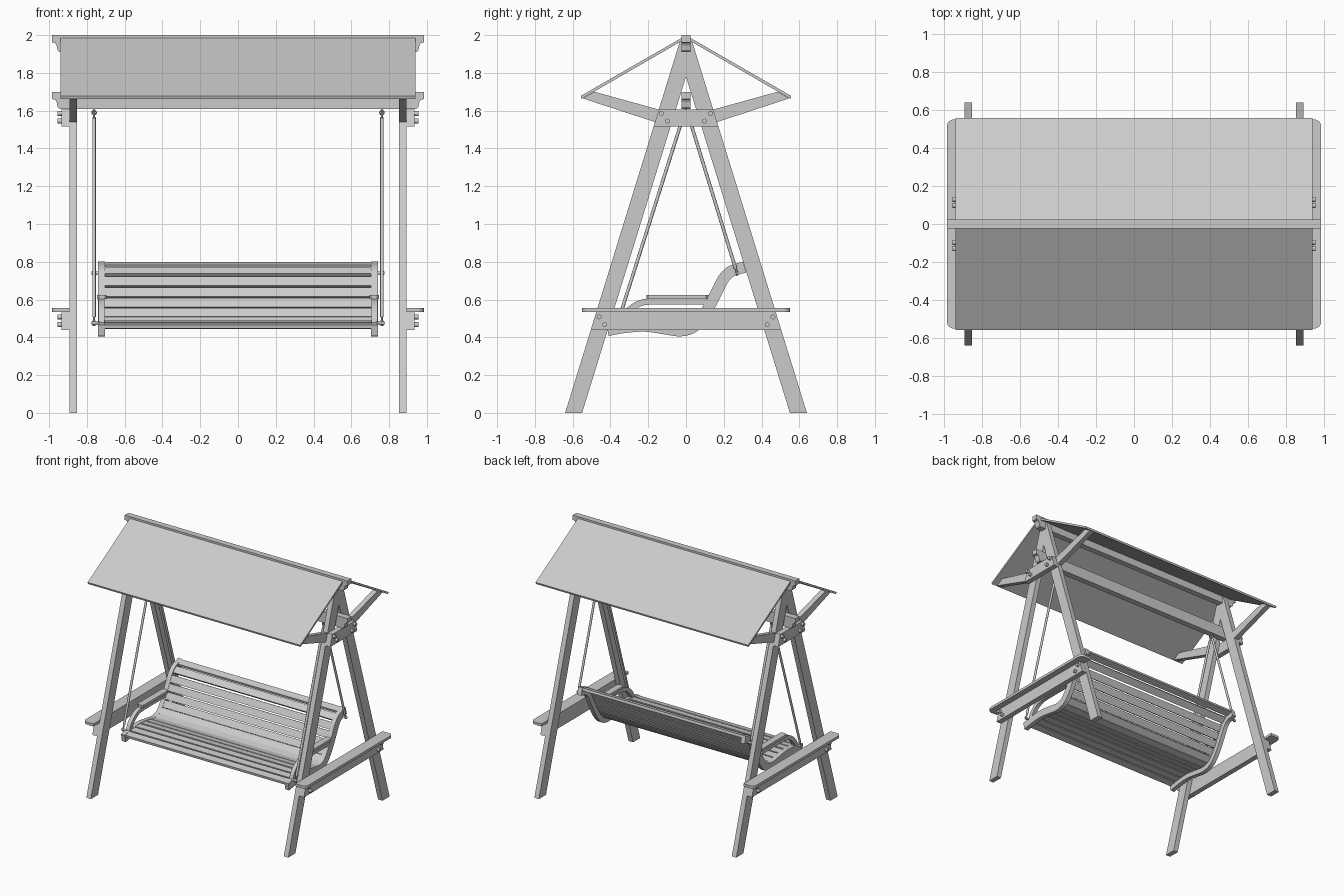
import bpy, bmesh, math
from mathutils import Vector, Matrix

if "Cube" in bpy.data.objects:
    bpy.data.objects.remove(bpy.data.objects["Cube"])

wood = bpy.data.materials.new("grey_wood")
wood.use_nodes = True
wood.diffuse_color = (0.6, 0.6, 0.6, 1)
wood.node_tree.nodes["Principled BSDF"].inputs["Base Color"].default_value = (0.6, 0.6, 0.6, 1)


def finish(name, bm, mirror="", smooth=False):
    """Turn a bmesh into an object, mirrored over the named world axes."""
    bmesh.ops.recalc_face_normals(bm, faces=bm.faces)
    mesh = bpy.data.meshes.new(name)
    bm.to_mesh(mesh)
    bm.free()
    mesh.materials.append(wood)
    obj = bpy.data.objects.new(name, mesh)
    bpy.context.collection.objects.link(obj)
    if mirror:
        mod = obj.modifiers.new("Mirror", "MIRROR")
        mod.use_axis = ["x" in mirror, "y" in mirror, False]
        mod.use_mirror_merge = False
    if smooth:
        bpy.ops.object.select_all(action="DESELECT")
        obj.select_set(True)
        bpy.context.view_layer.objects.active = obj
        bpy.ops.object.shade_smooth_by_angle(angle=math.radians(40))
    return obj


def add_prism(bm, pts, lo, hi, axis="x"):
    """Extrude a 2D outline along an axis: x takes (y,z), y takes (x,z), z takes (x,y)."""
    i = "xyz".index(axis)

    def place(p, d):
        c = list(p)
        c.insert(i, d)
        return bm.verts.new(c)
    a = [place(p, lo) for p in pts]
    b = [place(p, hi) for p in pts]
    bm.faces.new(a)
    bm.faces.new(b[::-1])
    for k in range(len(pts)):
        n = (k + 1) % len(pts)
        bm.faces.new((a[k], b[k], b[n], a[n]))


def prism(name, pts, lo, hi, axis="x", mirror="", smooth=False):
    bm = bmesh.new()
    add_prism(bm, pts, lo, hi, axis)
    return finish(name, bm, mirror, smooth)


def add_rod(bm, a, b, r, sides=12):
    a, b = Vector(a), Vector(b)
    d = b - a
    m = Matrix.Translation((a + b) / 2) @ d.to_track_quat("Z", "Y").to_matrix().to_4x4()
    bmesh.ops.create_cone(bm, cap_ends=True, segments=sides, radius1=r, radius2=r,
                          depth=d.length, matrix=m)


def add_ring(bm, centre, big, small, n=16, m=8):
    """Eye ring lying in the xz plane."""
    rows = []
    for i in range(n):
        t = math.tau * i / n
        out = Vector((math.cos(t), 0, math.sin(t)))
        rows.append([bm.verts.new(Vector(centre) + out * (big + small * math.cos(math.tau * j / m))
                                  + Vector((0, small * math.sin(math.tau * j / m), 0)))
                     for j in range(m)])
    for i in range(n):
        r, s = rows[i], rows[(i + 1) % n]
        for j in range(m):
            k = (j + 1) % m
            bm.faces.new((r[j], s[j], s[k], r[k]))


def spline(pts, steps=5):
    """Smooth curve through 2D points."""
    p = [Vector(q) for q in pts]
    p = [2 * p[0] - p[1]] + p + [2 * p[-1] - p[-2]]
    out = []
    for a, b, c, d in zip(p, p[1:], p[2:], p[3:]):
        for s in range(steps):
            t = s / steps
            out.append(0.5 * (2 * b + (c - a) * t + (2 * a - 5 * b + 4 * c - d) * t * t
                              + (3 * b - a - 3 * c + d) * t ** 3))
    return out + [p[-2]]


def ribbon(path, top, bottom):
    """Outline lying between two offsets of a path."""
    up, down = [], []
    for i, p in enumerate(path):
        t = (path[min(i + 1, len(path) - 1)] - path[max(i - 1, 0)]).normalized()
        n = Vector((-t.y, t.x))
        up.append(p + n * top)
        down.append(p + n * bottom)
    return up + down[::-1]


def at_length(path, dist):
    for a, b in zip(path, path[1:]):
        step = (b - a).length
        if dist <= step:
            return a.lerp(b, dist / step)
        dist -= step
    return path[-1].copy()


# A-frame legs
LEAN = 0.309
IN, OUT, BOARD = 0.853, 0.893, 0.935
prism("legs", [(0.64, 0), (0.55, 0), (0, 1.78), (0, 1.975), (0.03, 1.975)], IN, OUT, mirror="xy")


# Cross boards cut to the slope of the legs
def cross_board(name, z0, z1):
    a, b = 0.64 - LEAN * z0, 0.64 - LEAN * z1
    prism(name, [(-a, z0), (a, z0), (b, z1), (-b, z1)], OUT, BOARD, mirror="x")


cross_board("lower_cross_boards", 0.44, 0.535)
cross_board("upper_cross_boards", 1.515, 1.605)

# Bolt heads on the cross boards
bm = bmesh.new()
for y, z in ((0.46, 0.508), (0.43, 0.467), (0.13, 1.585), (0.097, 1.545)):
    add_rod(bm, (BOARD - 0.01, y, z), (0.955, y, z), 0.013)
finish("bolts", bm, "xy", True)

# Side shelves with rounded outer corners
outer = [(0.985 - 0.035 + 0.035 * math.sin(a), 0.515 + 0.035 * math.cos(a))
         for a in [math.pi / 2 * k / 6 for k in range(7)]]
outline = [(OUT, 0.55)] + outer + [(x, -y) for x, y in outer[::-1]] + [(OUT, -0.55)]
prism("side_shelves", outline, 0.535, 0.556, "z", "x")


# Long beams with notched ends
def beam(name, top):
    half = [(0.985, top), (0.985, top - 0.038), (0.968, top - 0.042),
            (0.96, top - 0.055), (0.955, top - 0.08), (0.945, top - 0.09)]
    prism(name, half + [(-x, z) for x, z in half[::-1]], -0.024, 0.024, "y")


beam("ridge_beam", 2.0)
beam("swing_beam", 1.7)

# Roof panels and their struts
prism("roof_panels", [(0.015, 1.99), (0.557, 1.678), (0.552, 1.663), (0.015, 1.973)],
      -0.94, 0.94, mirror="y")
prism("roof_struts", [(0.13, 1.602), (0.485, 1.7), (0.547, 1.665), (0.165, 1.54)],
      IN, OUT, mirror="xy")

# Curved seat side rails
curve = spline([(-0.415, 0.437), (-0.33, 0.452), (-0.22, 0.46), (-0.12, 0.447),
                (-0.03, 0.435), (0.04, 0.455), (0.09, 0.51), (0.13, 0.577),
                (0.17, 0.655), (0.2, 0.712), (0.24, 0.75), (0.31, 0.772)])
prism("seat_rails", ribbon(curve, 0.03, -0.03), 0.705, 0.74, mirror="x")

# Slats following the rail curve
bm = bmesh.new()
total = sum((b - a).length for a, b in zip(curve, curve[1:]))
count = 14
pitch = total / count
for k in range(count):
    ends = [at_length(curve, (k + f) * pitch) for f in (0.07, 0.93)]
    add_prism(bm, ribbon(ends, 0.028, 0.008), -0.706, 0.706)
finish("seat_slats", bm)

# Seat arms: bent support and flat pad with rounded ends
arm = spline([(-0.35, 0.47), (-0.325, 0.52), (-0.28, 0.562), (-0.22, 0.588),
              (-0.1, 0.592), (0.135, 0.59)], 4)
prism("arm_supports", ribbon(arm, 0.015, -0.018), 0.707, 0.738, mirror="x")
prism("arm_pads", [(0.695, -0.2), (0.705, -0.21), (0.735, -0.21), (0.747, -0.2),
                   (0.747, 0.105), (0.735, 0.118), (0.705, 0.118), (0.695, 0.105)],
      0.604, 0.625, "z", "x")

# Hanging rods with eye rings and seat pins
bm = bmesh.new()
X = 0.762
for top, low in (((-0.008, 1.59), (-0.362, 0.475)), ((0.008, 1.59), (0.27, 0.74))):
    a, b = Vector((X, *top)), Vector((X, *low))
    add_rod(bm, a, b, 0.005)
    add_rod(bm, a.lerp(b, 0.03), a.lerp(b, 0.97), 0.009)
    add_ring(bm, a, 0.011, 0.004)
    add_ring(bm, b, 0.011, 0.004)
    add_rod(bm, (0.73, *low), (X + 0.012, *low), 0.008)
add_rod(bm, (X, 0, 1.59), (X, 0, 1.63), 0.006)
finish("hanging_rods", bm, "x", True)
